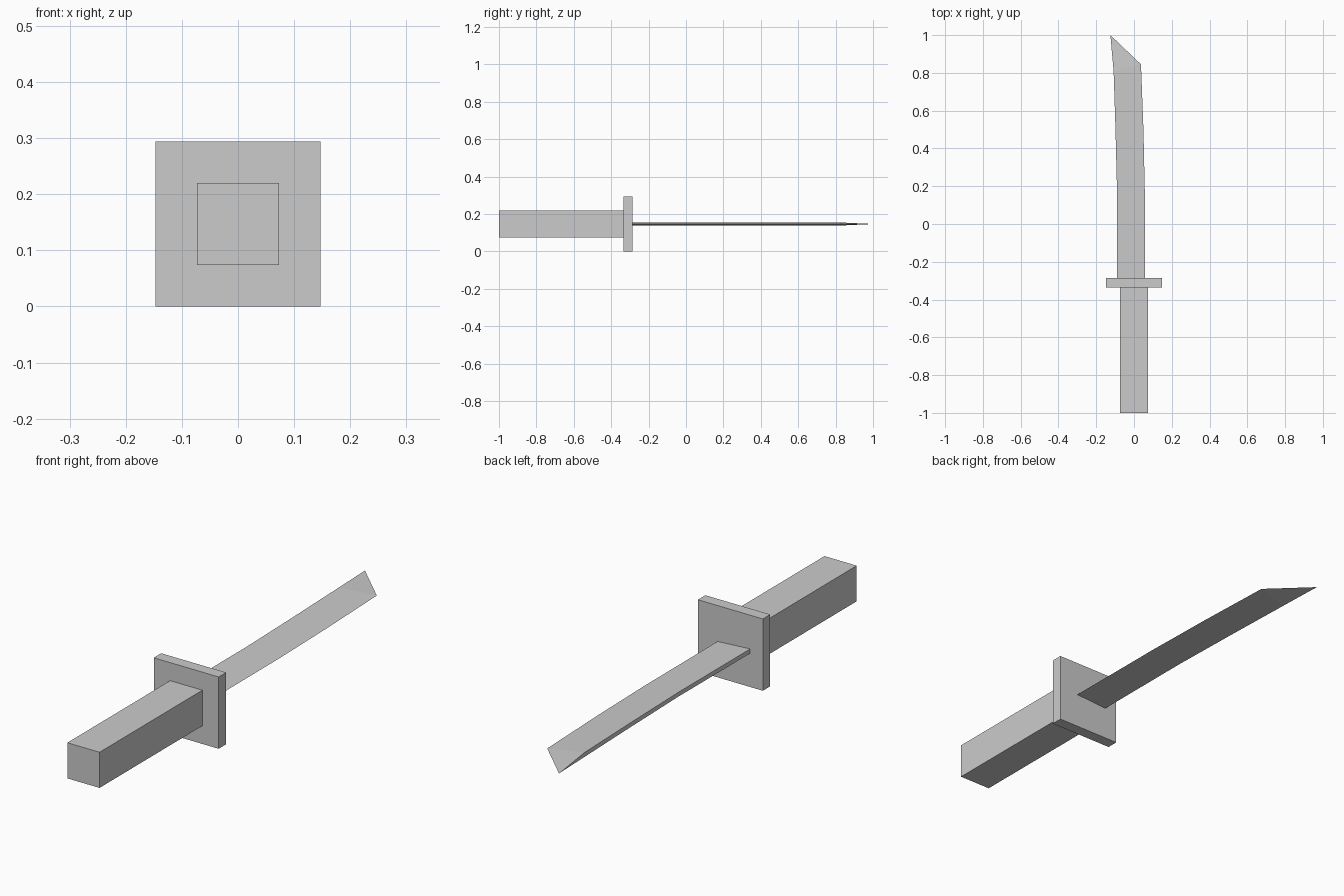
import bpy
import bmesh
from mathutils import Vector

if "Cube" in bpy.data.objects:
    bpy.data.objects.remove(bpy.data.objects["Cube"], do_unlink=True)

MID_Z = 0.147

grey = bpy.data.materials.new("plain_grey")
grey.use_nodes = True
grey.diffuse_color = (0.6, 0.6, 0.6, 1)
grey.node_tree.nodes["Principled BSDF"].inputs["Base Color"].default_value = (0.6, 0.6, 0.6, 1)


def finish(name, bm):
    bmesh.ops.recalc_face_normals(bm, faces=bm.faces)
    mesh = bpy.data.meshes.new(name)
    bm.to_mesh(mesh)
    bm.free()
    mesh.materials.append(grey)
    obj = bpy.data.objects.new(name, mesh)
    bpy.context.collection.objects.link(obj)
    return obj


def square_bar(name, width, y_start, y_end):
    """Square bar running along y, centred on the sword's axis."""
    bm = bmesh.new()
    bmesh.ops.create_cube(bm, size=1)
    bmesh.ops.scale(bm, vec=(width, y_end - y_start, width), verts=bm.verts)
    bmesh.ops.translate(bm, vec=(0, (y_start + y_end) / 2, MID_Z), verts=bm.verts)
    return finish(name, bm)


def wedge_blade(name, stations, tip, thickness):
    """Loft triangular sections (thick spine, sharp edge) and close on the tip."""
    bm = bmesh.new()
    rings = []
    for (spine_x, spine_y), (edge_x, edge_y) in stations:
        points = [(spine_x, spine_y, MID_Z + thickness / 2),
                  (edge_x, edge_y, MID_Z),
                  (spine_x, spine_y, MID_Z - thickness / 2)]
        rings.append([bm.verts.new(Vector(p)) for p in points])
    bm.faces.new(rings[0])
    for a, b in zip(rings, rings[1:]):
        for i in range(3):
            j = (i + 1) % 3
            bm.faces.new((a[i], a[j], b[j], b[i]))
    end = bm.verts.new((tip[0], tip[1], MID_Z))
    for i in range(3):
        bm.faces.new((rings[-1][i], rings[-1][(i + 1) % 3], end))
    return finish(name, bm)


# Grip and guard
square_bar("handle", 0.146, -1.0, -0.335)
square_bar("guard", 0.294, -0.335, -0.287)

# Curved blade: spine on -x, cutting edge on +x, slanted tip
wedge_blade("blade",
            [((-0.09, -0.287), (0.058, -0.287)),
             ((-0.09, 0.18), (0.057, 0.18)),
             ((-0.098, 0.5), (0.05, 0.5)),
             ((-0.108, 0.81), (0.037, 0.845))],
            tip=(-0.125, 1.0), thickness=0.018)
